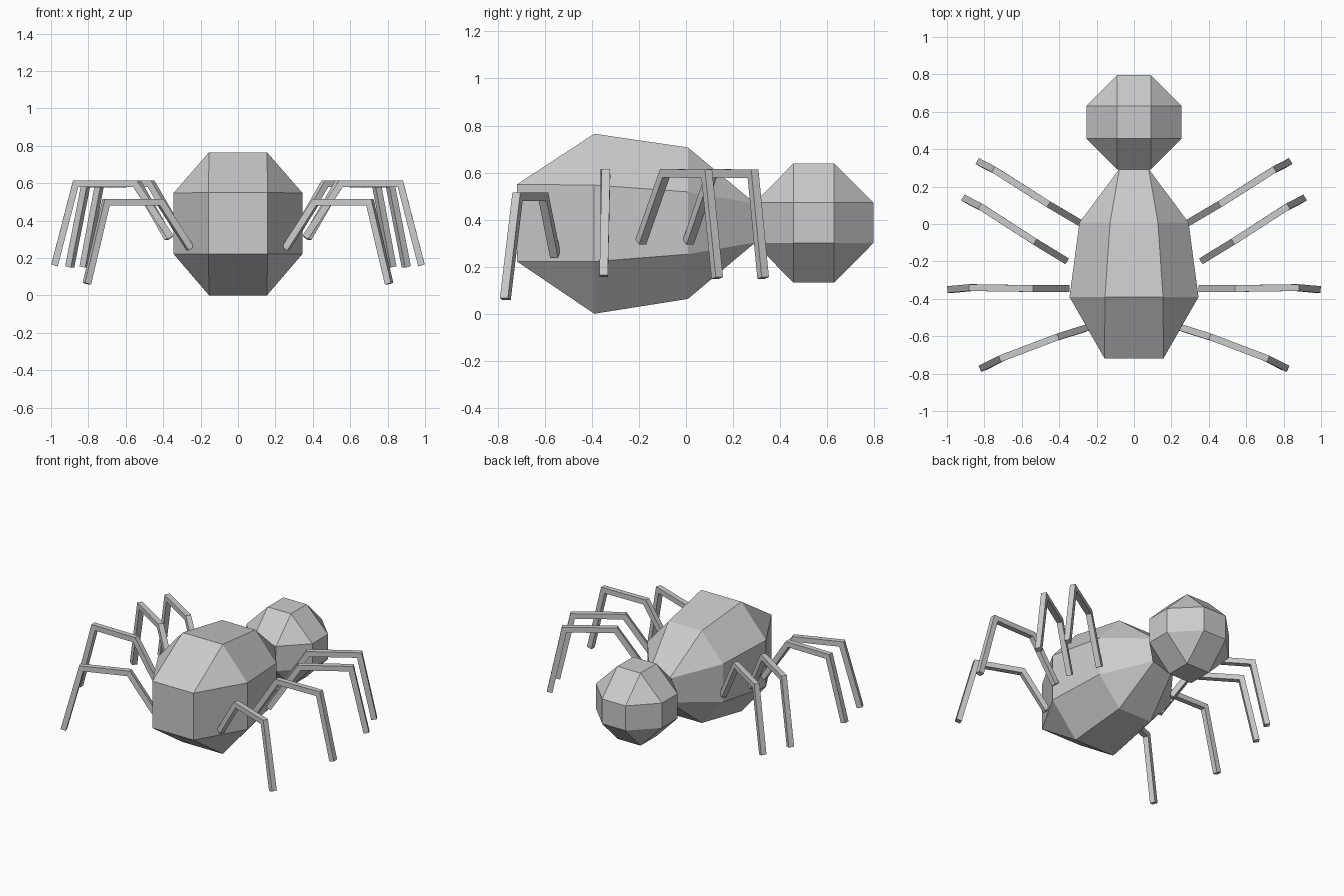
import bpy, bmesh
from mathutils import Vector

if "Cube" in bpy.data.objects:
    bpy.data.objects.remove(bpy.data.objects["Cube"])


def make_object(name, bm):
    bmesh.ops.recalc_face_normals(bm, faces=bm.faces)
    mesh = bpy.data.meshes.new(name)
    bm.to_mesh(mesh)
    bm.free()
    obj = bpy.data.objects.new(name, mesh)
    bpy.context.collection.objects.link(obj)
    return obj


def faceted_blob(name, back, rings, tip):
    """Two octagonal rings closed by a smaller rectangle at each end.
    Ends: (y, half_x, z_low, z_high)
    Rings: (y, outer_x, inner_x, z_bottom, z_low, z_high, z_top)"""
    bm = bmesh.new()

    def rectangle(y, x, lo, hi):
        vs = [bm.verts.new((a, y, b)) for a, b in
              ((x, lo), (x, hi), (-x, hi), (-x, lo))]
        bm.faces.new(vs)
        return vs

    def octagon(y, xo, xi, zb, lo, hi, zt):
        return [bm.verts.new((a, y, b)) for a, b in
                ((xi, zb), (xo, lo), (xo, hi), (xi, zt),
                 (-xi, zt), (-xo, hi), (-xo, lo), (-xi, zb))]

    ring_a, ring_b = (octagon(*r) for r in rings)
    for i in range(8):
        j = (i + 1) % 8
        bm.faces.new((ring_a[i], ring_a[j], ring_b[j], ring_b[i]))
    # End caps: corner triangles and side quads
    for end, ring in ((rectangle(*back), ring_a), (rectangle(*tip), ring_b)):
        for k in range(4):
            a, b, c = ring[2 * k], ring[2 * k + 1], ring[(2 * k + 2) % 8]
            bm.faces.new((end[k], a, b))
            bm.faces.new((end[k], b, c, end[(k + 1) % 4]))
    return make_object(name, bm)


def leg(name, points, half=0.018):
    """Square tube with mitred joints, mirrored across x = 0."""
    pts = [Vector(p) for p in points]
    span = pts[-1] - pts[0]
    side = Vector((-span.y, span.x, 0)).normalized()
    dirs = [(b - a).normalized() for a, b in zip(pts, pts[1:])]
    bm = bmesh.new()
    rings = []
    for i, p in enumerate(pts):
        d0, d1 = dirs[max(i - 1, 0)], dirs[min(i, len(dirs) - 1)]
        t = (d0 + d1).normalized()
        up = t.cross(side).normalized() * half / t.dot(d0)
        s = side * half
        rings.append([bm.verts.new(p + o) for o in (s + up, s - up, -s - up, -s + up)])
    for a, b in zip(rings, rings[1:]):
        for k in range(4):
            j = (k + 1) % 4
            bm.faces.new((a[k], a[j], b[j], b[k]))
    bm.faces.new(rings[0])
    bm.faces.new(rings[-1])
    obj = make_object(name, bm)
    obj.modifiers.new("Mirror", 'MIRROR').use_mirror_merge = False


# Abdomen, tapering toward the head
faceted_blob("abdomen",
             (-0.718, 0.158, 0.222, 0.55),
             [(-0.39, 0.345, 0.155, 0.0, 0.222, 0.547, 0.765),
              (0.008, 0.292, 0.128, 0.063, 0.253, 0.518, 0.707)],
             (0.295, 0.078, 0.303, 0.468))

# Head
faceted_blob("head",
             (0.292, 0.09, 0.3, 0.473),
             [(0.456, 0.255, 0.09, 0.132, 0.3, 0.473, 0.638),
              (0.63, 0.255, 0.09, 0.132, 0.3, 0.473, 0.638)],
             (0.796, 0.09, 0.3, 0.473))

# Four pairs of legs: body end, knee, ankle, foot
leg("front_leg", [(0.295, 0.01, 0.305), (0.465, 0.11, 0.597),
                  (0.74, 0.285, 0.595), (0.823, 0.328, 0.152)])
leg("front_middle_leg", [(0.37, -0.192, 0.305), (0.537, -0.09, 0.597),
                         (0.813, 0.088, 0.595), (0.9, 0.133, 0.152)])
leg("rear_middle_leg", [(0.36, -0.345, 0.31), (0.55, -0.345, 0.597),
                        (0.868, -0.34, 0.597), (0.981, -0.35, 0.16)])
leg("rear_leg", [(0.255, -0.556, 0.25), (0.415, -0.606, 0.498),
                 (0.705, -0.716, 0.498), (0.808, -0.768, 0.062)])
